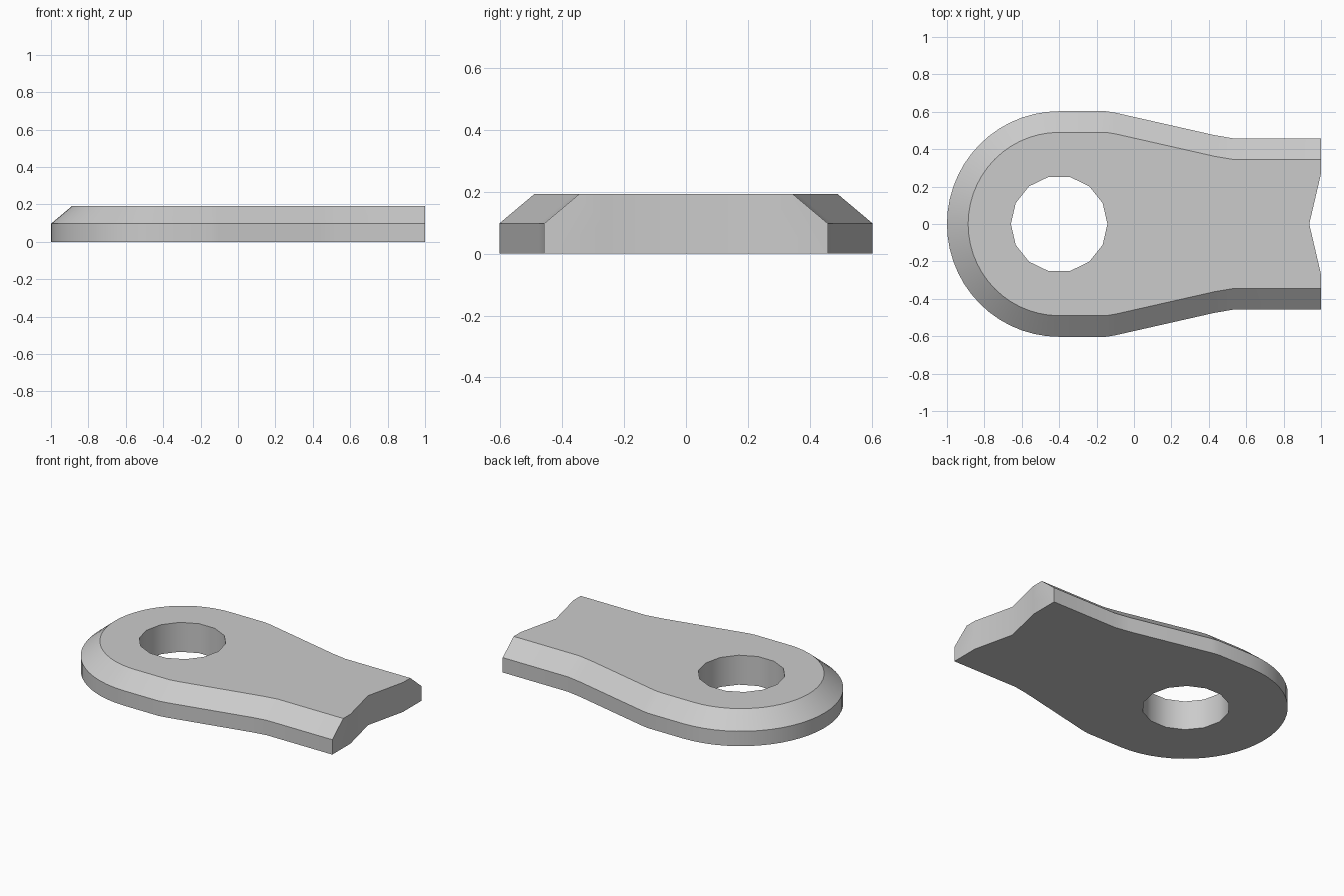
import bpy, bmesh
from math import pi, sin, cos, radians

cube = bpy.data.objects.get("Cube")
if cube:
    bpy.data.objects.remove(cube)

grey = bpy.data.materials.new("light grey")
grey.use_nodes = True
colour = (0.6, 0.6, 0.6, 1)
grey.diffuse_color = colour
grey.node_tree.nodes["Principled BSDF"].inputs["Base Color"].default_value = colour

CENTRE = -0.40
HEIGHT, SHOULDER, INSET = 0.192, 0.097, 0.113
ARC_STEPS = 14


def outline(inset):
    """Closed outline: notched end, tapering neck, rounded head."""
    neck = [(1, 0.458), (0.53, 0.458), (0.43, 0.475), (-0.10, 0.595), (-0.15, 0.603)]
    half = [(1, 0.27)] + [(x, y - inset) for x, y in neck]
    for i in range(ARC_STEPS):
        a = pi / 2 + pi / 2 * i / ARC_STEPS
        half.append((CENTRE + (0.6 - inset) * cos(a), (0.603 - inset) * sin(a)))
    mirrored = [(x, -y) for x, y in reversed(half)]
    return half + [(-1 + inset, 0)] + mirrored + [(0.937, 0)]


def hole_outline(sides=14, radius=0.258):
    return [(CENTRE + radius * cos(2 * pi * i / sides),
             radius * sin(2 * pi * i / sides)) for i in range(sides)]


bm = bmesh.new()


def ring(points, z):
    verts = [bm.verts.new((x, y, z)) for x, y in points]
    edges = [bm.edges.new((v, verts[i - 1])) for i, v in enumerate(verts)]
    return verts, edges


def bridge(a, b):
    for i in range(len(a)):
        bm.faces.new((a[i - 1], a[i], b[i], b[i - 1]))


# Outer wall and sloped rim
base, base_edges = ring(outline(0), 0)
shoulder, _ = ring(outline(0), SHOULDER)
top, top_edges = ring(outline(INSET), HEIGHT)
bridge(base, shoulder)
bridge(shoulder, top)

# Hole wall
hole_base, hole_base_edges = ring(hole_outline(), 0)
hole_top, hole_top_edges = ring(hole_outline(), HEIGHT)
bridge(hole_base, hole_top)

# Flat top and bottom around the hole
bmesh.ops.triangle_fill(bm, use_beauty=True, edges=base_edges + hole_base_edges)
bmesh.ops.triangle_fill(bm, use_beauty=True, edges=top_edges + hole_top_edges)
bmesh.ops.recalc_face_normals(bm, faces=bm.faces)
bmesh.ops.dissolve_limit(bm, angle_limit=radians(0.5), verts=[], edges=bm.edges)

mesh = bpy.data.meshes.new("link_plate")
bm.to_mesh(mesh)
bm.free()
mesh.materials.append(grey)
plate = bpy.data.objects.new("link_plate", mesh)
bpy.context.collection.objects.link(plate)

# Smooth curved walls with crisp edges
bpy.ops.object.select_all(action='DESELECT')
plate.select_set(True)
bpy.context.view_layer.objects.active = plate
bpy.ops.object.shade_smooth_by_angle(angle=radians(30))
